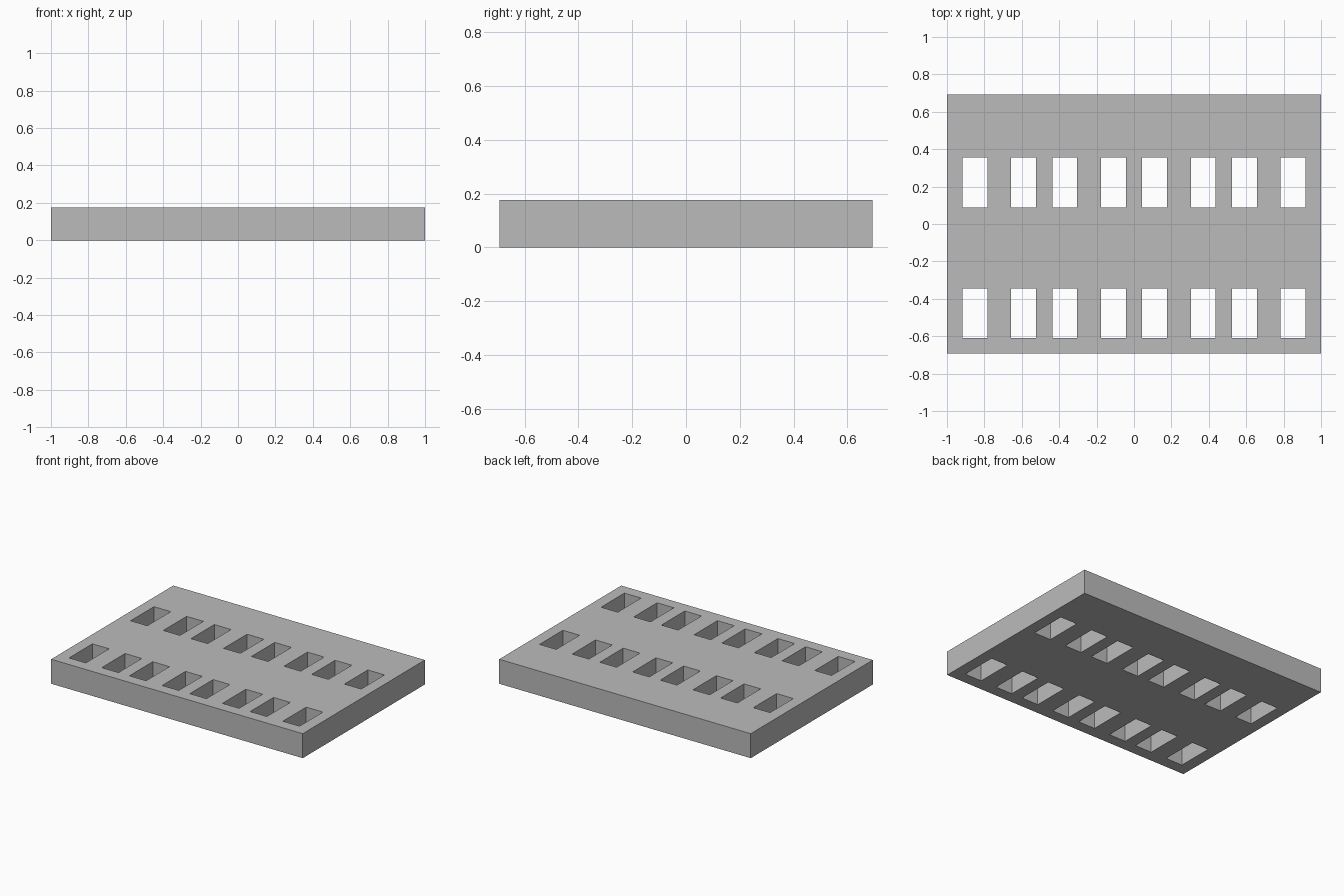
import bpy

cube = bpy.data.objects.get("Cube")
if cube:
    bpy.data.objects.remove(cube, do_unlink=True)

WIDTH, DEPTH, HEIGHT = 2.0, 1.386, 0.176
HOLE_W, HOLE_D = 0.133, 0.265
HOLE_X = (0.11, 0.37, 0.59, 0.85)   # mirrored to both sides
HOLE_Y = (-0.477, 0.222)            # front and back rows

# Plain grey material
grey = bpy.data.materials.new("plain grey")
grey.use_nodes = True
colour = (0.5, 0.5, 0.5, 1.0)
grey.diffuse_color = colour
grey.node_tree.nodes["Principled BSDF"].inputs["Base Color"].default_value = colour


def box(name, size, centre):
    bpy.ops.mesh.primitive_cube_add(size=1, location=centre)
    obj = bpy.context.object
    obj.name = name
    obj.scale = size
    bpy.ops.object.transform_apply(location=True, rotation=False, scale=True)
    obj.data.materials.append(grey)
    return obj


# Solid slab
slab = box("slab", (WIDTH, DEPTH, HEIGHT), (0, 0, HEIGHT / 2))

# Cutters for two mirrored rows of rectangular through-holes
cutters = []
for y in HOLE_Y:
    for x in HOLE_X:
        for side in (-1, 1):
            cutters.append(box("hole_cutter", (HOLE_W, HOLE_D, HEIGHT * 2),
                               (side * x, y, HEIGHT / 2)))
bpy.ops.object.select_all(action="DESELECT")
for obj in cutters:
    obj.select_set(True)
bpy.context.view_layer.objects.active = cutters[0]
bpy.ops.object.join()
cutter = bpy.context.object
cutter.hide_render = True

# Cut the holes, then drop the cutter
cut = slab.modifiers.new("holes", "BOOLEAN")
cut.operation = "DIFFERENCE"
cut.solver = "EXACT"
cut.object = cutter
bpy.ops.object.select_all(action="DESELECT")
slab.select_set(True)
bpy.context.view_layer.objects.active = slab
bpy.ops.object.modifier_apply(modifier=cut.name)
bpy.data.objects.remove(cutter, do_unlink=True)
